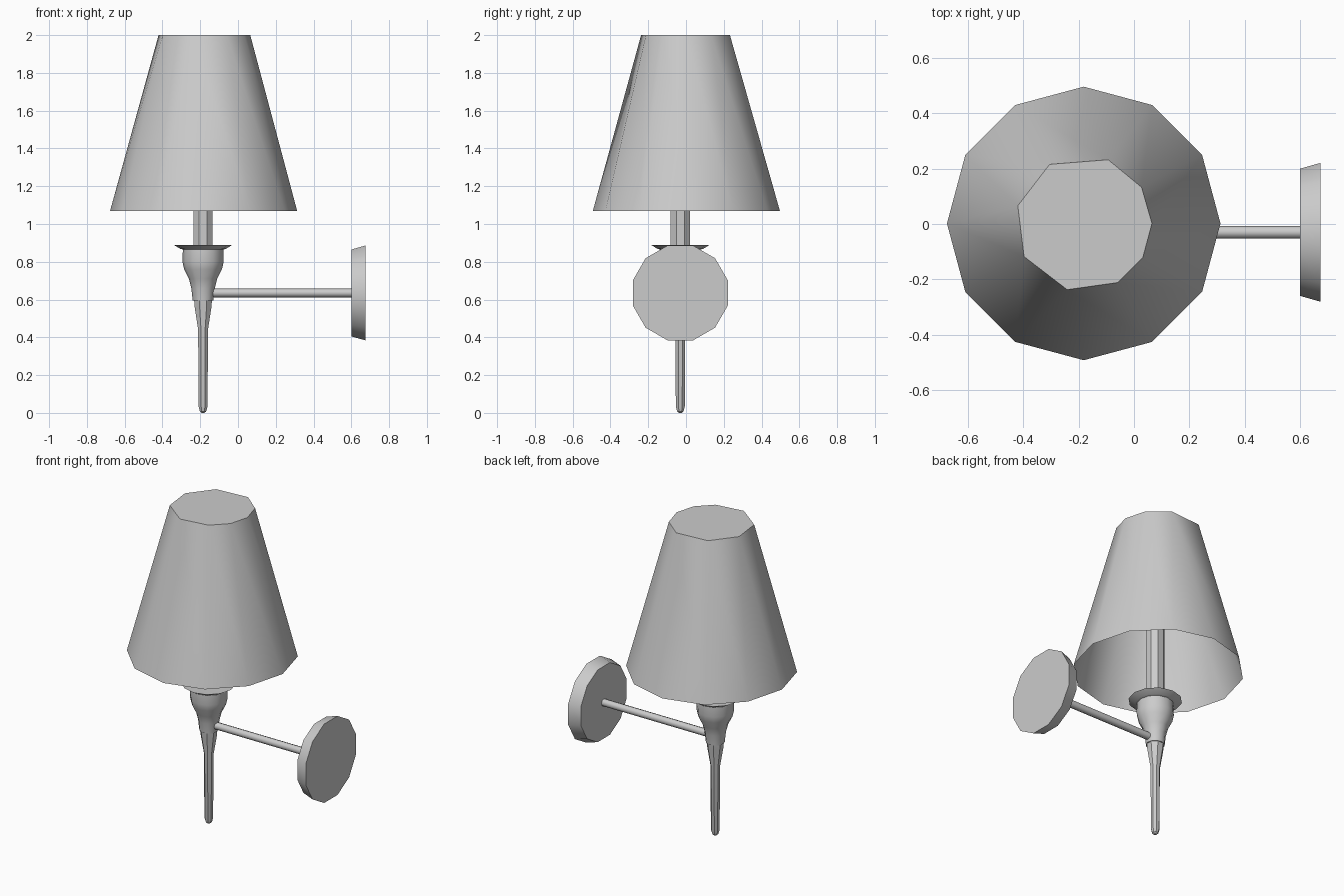
import bpy, bmesh, math
from mathutils import Matrix

if "Cube" in bpy.data.objects:
    bpy.data.objects.remove(bpy.data.objects["Cube"])

AXIS = (-0.185, -0.03)


def finish(bm, name, angle=40):
    bmesh.ops.recalc_face_normals(bm, faces=bm.faces)
    me = bpy.data.meshes.new(name)
    bm.to_mesh(me)
    bm.free()
    ob = bpy.data.objects.new(name, me)
    bpy.context.collection.objects.link(ob)
    bpy.ops.object.select_all(action='DESELECT')
    ob.select_set(True)
    bpy.context.view_layer.objects.active = ob
    bpy.ops.object.shade_smooth_by_angle(angle=math.radians(angle))
    return ob


def ring(bm, r, z, angles):
    return [bm.verts.new((r * math.cos(a), r * math.sin(a), z)) for a in angles]


def turned(name, profile, sides, matrix, offset=0.0, angle=40):
    """Closed turned solid from (radius, height) pairs."""
    bm = bmesh.new()
    angles = [offset + 2 * math.pi * i / sides for i in range(sides)]
    rings = [ring(bm, r, z, angles) for r, z in profile]
    for a, b in zip(rings, rings[1:]):
        for i in range(sides):
            j = (i + 1) % sides
            bm.faces.new((a[i], a[j], b[j], b[i]))
    bm.faces.new(rings[0])
    bm.faces.new(rings[-1])
    bm.transform(matrix)
    return finish(bm, name, angle)


upright = Matrix.Translation((*AXIS, 0))
sideways = Matrix.Translation((0, AXIS[1], 0.635)) @ Matrix.Rotation(math.pi / 2, 4, 'Y')

# Shade: 12-sided open rim zipped to a coarser, closed 9-sided top
bm = bmesh.new()
low_a = [30 * i for i in range(12)]
top_a = [0, 32, 69, 120, 165, 209, 256, 300, 330]
low = ring(bm, 0.495, 1.07, map(math.radians, low_a))
top = ring(bm, 0.247, 2.0, map(math.radians, top_a))
low_a.append(360)
top_a.append(360)
i = j = 0
while i < 12 or j < 9:
    if j == 9 or (i < 12 and low_a[i + 1] <= top_a[j + 1]):
        bm.faces.new((low[i], low[(i + 1) % 12], top[j % 9]))
        i += 1
    else:
        bm.faces.new((low[i % 12], top[(j + 1) % 9], top[j]))
        j += 1
bm.faces.new(top)
bm.transform(Matrix.Translation((-0.182, 0.002, 0)))
finish(bm, "shade")

# Candle tube
turned("candle_tube", [(0.055, 0.87), (0.055, 1.4)], 8, upright, math.pi / 8)

# Cup with flared drip dish
turned("cup", [(0.055, 0.595), (0.062, 0.66), (0.075, 0.71), (0.1, 0.76), (0.109, 0.8),
               (0.107, 0.865), (0.12, 0.868), (0.156, 0.89), (0.05, 0.885)], 12, upright)

# Tapered spike
turned("spike", [(0.008, 0.0), (0.018, 0.008), (0.026, 0.035), (0.028, 0.44),
                 (0.048, 0.56), (0.052, 0.61)], 8, upright, math.pi / 8, 30)

# Arm and wall plate
turned("arm", [(0.023, -0.17), (0.023, 0.62)], 8, sideways, angle=50)
turned("wall_plate", [(0.238, 0.6), (0.26, 0.675)], 12, sideways, math.pi / 12)
